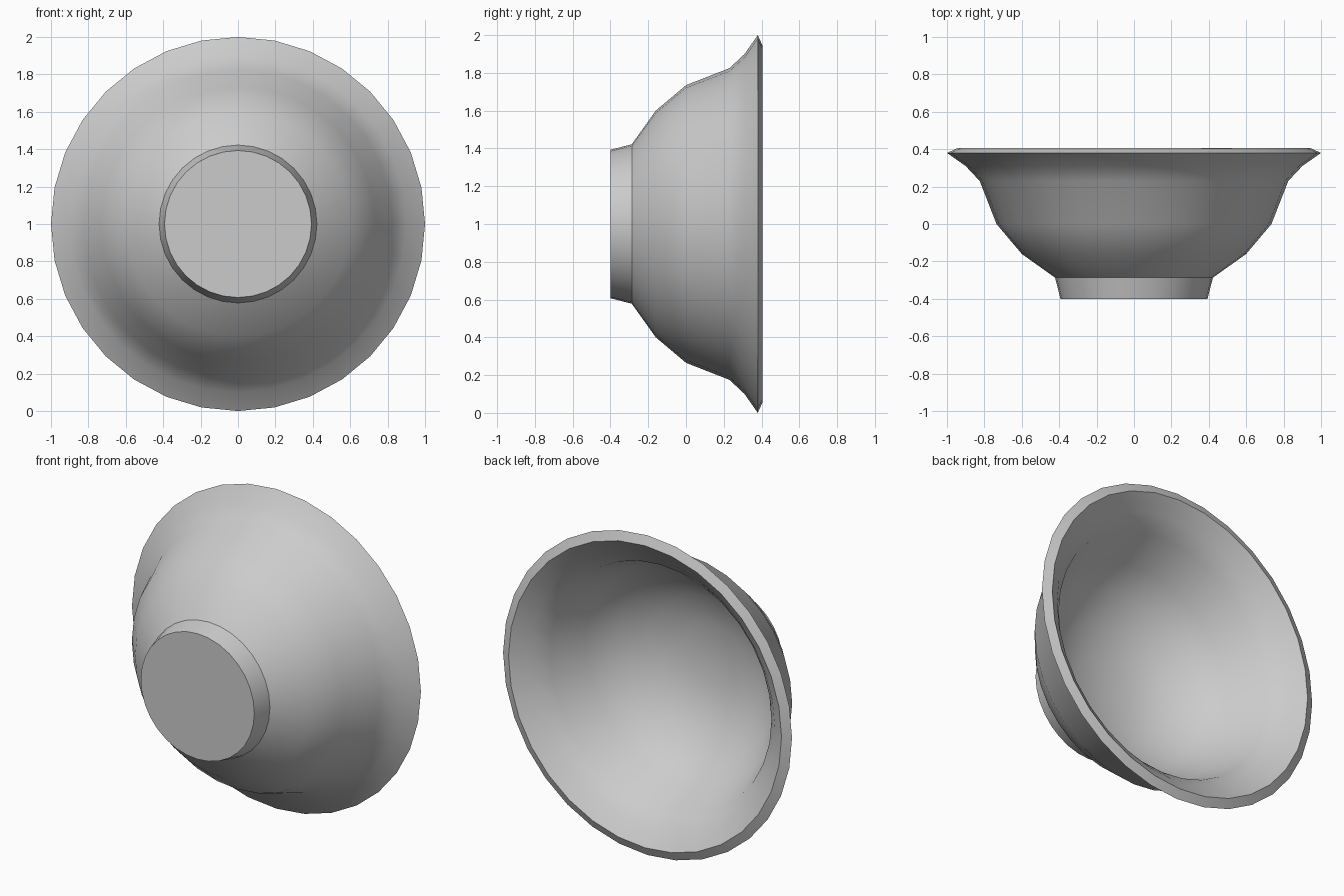
import bpy, bmesh, math
from mathutils import Matrix, Vector

if "Cube" in bpy.data.objects:
    bpy.data.objects.remove(bpy.data.objects["Cube"])

SIDES = 32

# Plain grey clay
clay = bpy.data.materials.new("grey_clay")
clay.use_nodes = True
colour = (0.6, 0.6, 0.6, 1.0)
clay.diffuse_color = colour
clay.node_tree.nodes["Principled BSDF"].inputs["Base Color"].default_value = colour

# Cross-section as (radius, y): foot, outer wall, lip, then inner wall
foot = [(0, -0.40), (0.393, -0.40), (0.422, -0.287)]
outer_wall = [(0.60, -0.16), (0.735, 0.0), (0.825, 0.23), (0.90, 0.31)]
lip = [(1.0, 0.38), (0.945, 0.405)]
inner_wall = [(0.85, 0.335), (0.767, 0.25), (0.677, 0.025), (0.55, -0.115),
              (0.385, -0.225), (0.20, -0.275), (0, -0.29)]
profile = foot + outer_wall + lip + inner_wall


def lathe(name, points, material):
    """Spin a profile around the y axis into a closed solid."""
    bm = bmesh.new()
    verts = [bm.verts.new((r, y, 0)) for r, y in points]
    edges = [bm.edges.new(pair) for pair in zip(verts, verts[1:])]
    bmesh.ops.spin(bm, geom=verts + edges, cent=(0, 0, 0), axis=(0, 1, 0),
                   angle=math.tau, steps=SIDES, use_duplicate=False)
    bmesh.ops.remove_doubles(bm, verts=bm.verts, dist=0.0005)
    bmesh.ops.recalc_face_normals(bm, faces=bm.faces)
    bmesh.ops.transform(bm, matrix=Matrix.Translation(Vector((0, 0, 1))), verts=bm.verts)
    mesh = bpy.data.meshes.new(name)
    bm.to_mesh(mesh)
    bm.free()
    mesh.materials.append(material)
    obj = bpy.data.objects.new(name, mesh)
    bpy.context.collection.objects.link(obj)
    return obj


# Bowl lying on its rim, opening to the back
bowl = lathe("bowl", profile, clay)
bpy.ops.object.select_all(action='DESELECT')
bowl.select_set(True)
bpy.context.view_layer.objects.active = bowl
bpy.ops.object.shade_smooth_by_angle(angle=math.radians(32))
